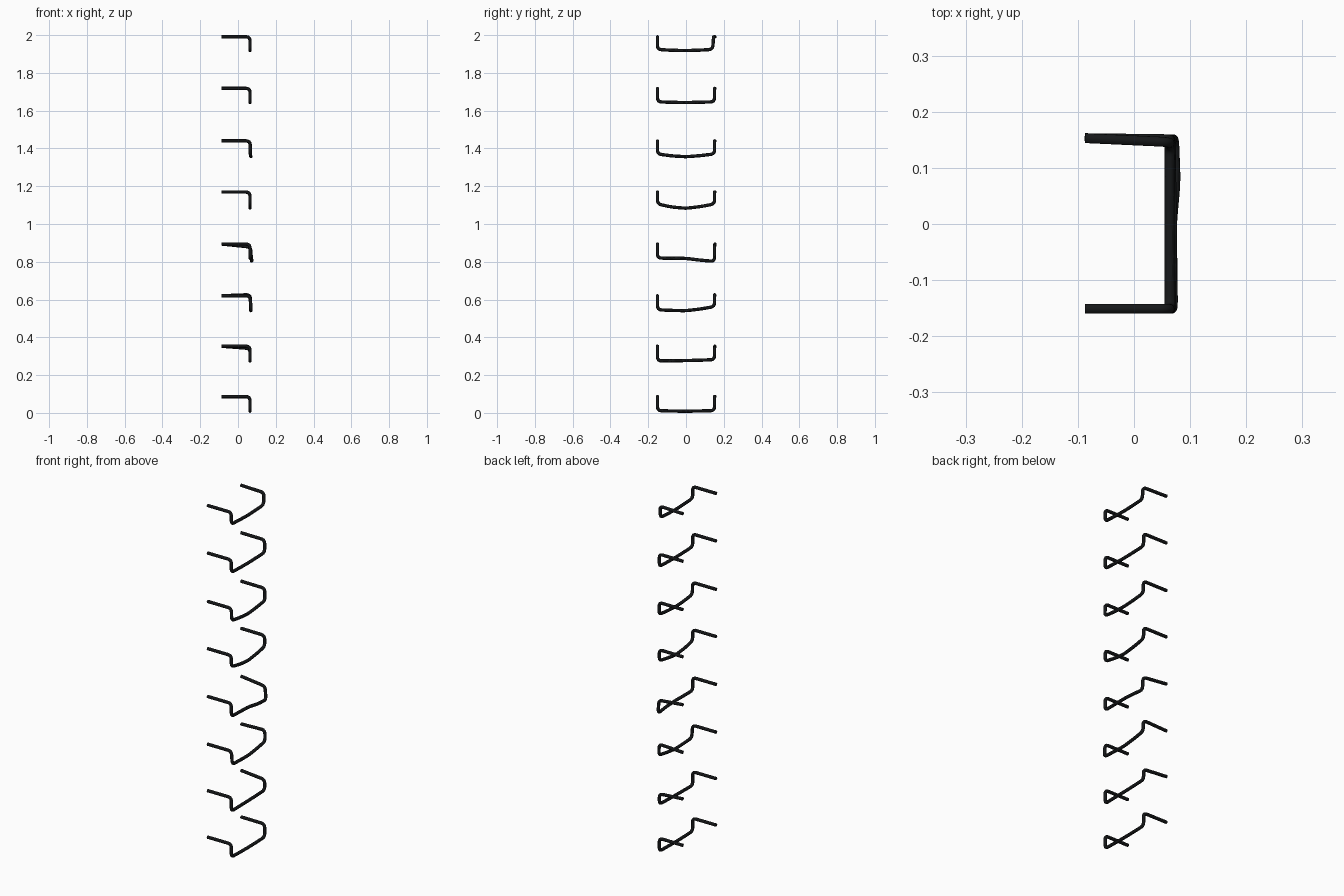
import bpy
from mathutils import Vector

if "Cube" in bpy.data.objects:
    bpy.data.objects.remove(bpy.data.objects["Cube"])

RADIUS = 0.0088
BACK_X, BAR_X, HALF = -0.087, 0.0635, 0.151

iron = bpy.data.materials.new("black iron")
iron.diffuse_color = (0.008, 0.009, 0.01, 1)
iron.use_nodes = True
iron.node_tree.nodes["Principled BSDF"].inputs["Base Color"].default_value = iron.diffuse_color


def fillet(points, radius, steps=6):
    """Round every inner corner of a path."""
    pts = [Vector(p) for p in points]
    out = [pts[0]]
    for a, b, c in zip(pts, pts[1:], pts[2:]):
        r = min(radius, (a - b).length * 0.4, (c - b).length * 0.4)
        p, q = b + (a - b).normalized() * r, b + (c - b).normalized() * r
        for i in range(steps + 1):
            t = i / steps
            out.append(p * (1 - t) ** 2 + b * 2 * t * (1 - t) + q * t * t)
    return out + [pts[-1]]


def rung(name, top, near, mid, far, dip=0.0, out=(0, 0, 0), far_y=HALF, kink=(0, 0)):
    """Bent bar: two wall arms, two drops and a worn tread bar.
    dip lowers the far arm's corner; out pushes the tread (near, mid, far);
    kink shifts the tread's far quarter in x and z."""
    x = [BAR_X + o for o in out]
    path = [
        (BACK_X, -HALF, top), (BAR_X, -HALF, top),
        (x[0], -HALF, near),
        (x[0] * 0.5 + x[1] * 0.5, -HALF / 2, near * 0.3 + mid * 0.7),
        (x[1], 0, mid),
        (x[1] * 0.3 + x[2] * 0.7 + kink[0], far_y / 2, far * 0.4 + mid * 0.6 + kink[1]),
        (x[2], far_y, far),
        (BAR_X + out[2] * 0.4, (far_y + HALF) / 2, top - dip),
        (BACK_X, HALF + 0.002, top),
    ]
    pts = fillet(path, 0.022)
    curve = bpy.data.curves.new(name, 'CURVE')
    curve.dimensions = '3D'
    curve.bevel_depth = RADIUS
    curve.bevel_resolution = 4
    curve.use_fill_caps = True
    spline = curve.splines.new('POLY')
    spline.points.add(len(pts) - 1)
    for sp, p in zip(spline.points, pts):
        sp.co = (*p, 1)
    curve.materials.append(iron)
    obj = bpy.data.objects.new(name, curve)
    bpy.context.collection.objects.link(obj)
    # Turn the bar into a smooth mesh with sharp end caps
    bpy.ops.object.select_all(action='DESELECT')
    obj.select_set(True)
    bpy.context.view_layer.objects.active = obj
    bpy.ops.object.convert(target='MESH')
    bpy.ops.object.shade_smooth_by_angle()


# Eight wall rungs, each bent slightly differently
rung("rung_1", 0.086, 0.012, 0.009, 0.012)
rung("rung_2", 0.353, 0.275, 0.277, 0.282, dip=0.012)
rung("rung_3", 0.620, 0.546, 0.541, 0.563, dip=-0.006, out=(0.006, 0.004, 0.003))
rung("rung_4", 0.894, 0.820, 0.818, 0.802, dip=0.016, out=(0, 0.004, 0.008),
     kink=(0.004, -0.003))
rung("rung_5", 1.169, 1.106, 1.083, 1.106)
rung("rung_6", 1.440, 1.371, 1.356, 1.371, out=(0.002, 0.005, 0.002))
rung("rung_7", 1.718, 1.647, 1.643, 1.647)
rung("rung_8", 1.991, 1.924, 1.918, 1.924, far_y=0.141)
